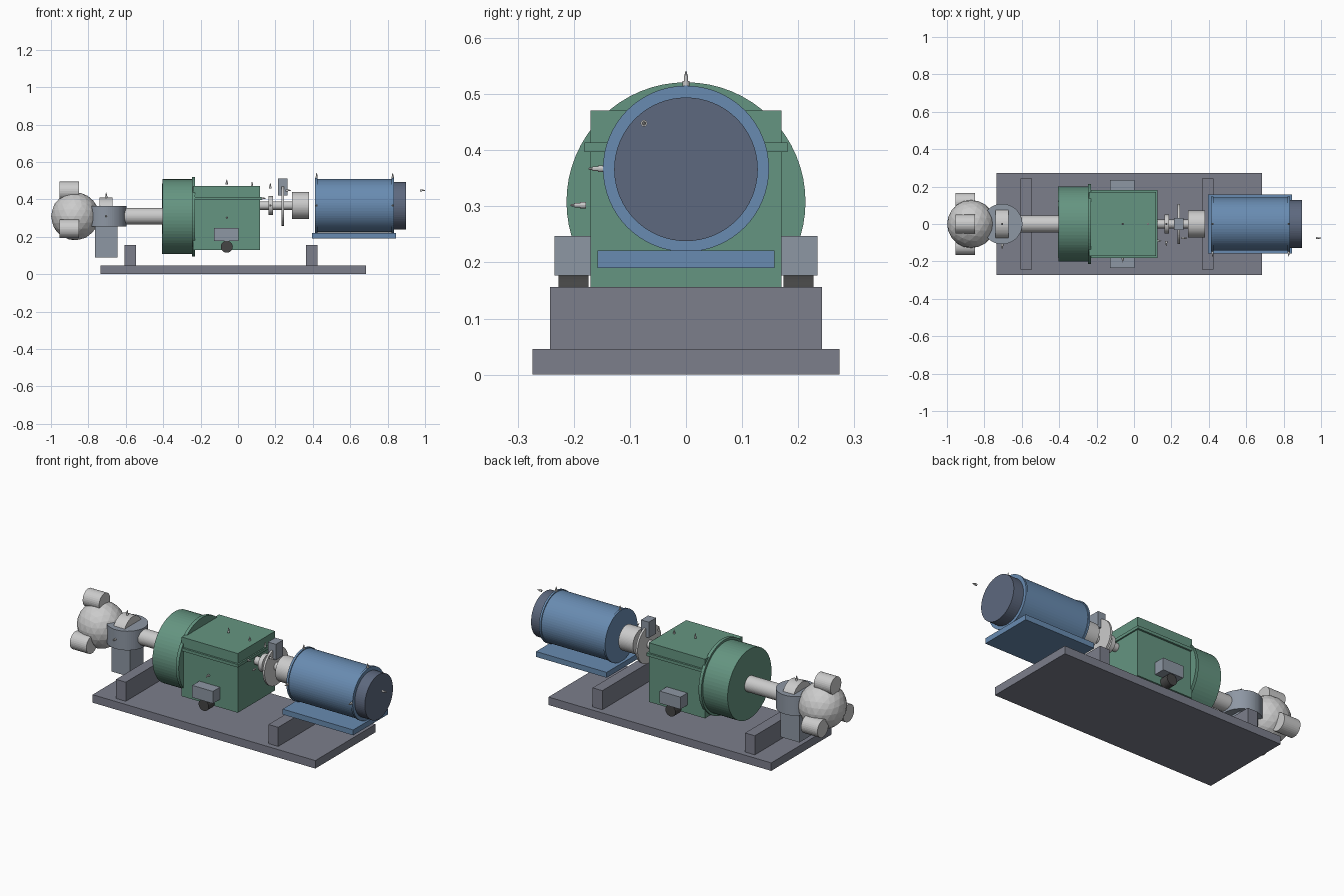
import bpy
from math import pi, cos, sin, radians
from mathutils import Vector

if "Cube" in bpy.data.objects:
    bpy.data.objects.remove(bpy.data.objects["Cube"])


def mat(name, r, g, b):
    m = bpy.data.materials.new(name)
    m.diffuse_color = (r, g, b, 1)
    m.use_nodes = True
    m.node_tree.nodes["Principled BSDF"].inputs["Base Color"].default_value = m.diffuse_color
    return m


GREEN = mat("green_paint", .13, .30, .22)
BLUE = mat("blue_paint", .14, .26, .44)
COWL = mat("dark_blue_grey", .11, .14, .21)
FRAME = mat("frame_grey", .20, .21, .26)
HOUSING = mat("housing_grey", .27, .31, .37)
RUBBER = mat("rubber", .06, .06, .06)


def finish(name, material):
    o = bpy.context.object
    o.name = name
    if material:
        o.data.materials.append(material)
    return o


def box(name, x, y, z, material=None):
    """Box from (min, max) pairs on each axis."""
    bpy.ops.mesh.primitive_cube_add(size=1, location=[(a + b) / 2 for a, b in (x, y, z)])
    bpy.context.object.scale = [b - a for a, b in (x, y, z)]
    return finish(name, material)


def rod(name, a, b, r, material=None, sides=64, r2=None):
    """Cylinder or cone from point a to point b."""
    a, b = Vector(a), Vector(b)
    bpy.ops.mesh.primitive_cone_add(vertices=sides, radius1=r, radius2=r if r2 is None else r2,
                                    depth=(b - a).length, location=(a + b) / 2)
    bpy.context.object.rotation_euler = (b - a).to_track_quat('Z', 'Y').to_euler()
    return finish(name, material)


def xrod(name, x0, x1, z, r, material=None, y=0, sides=64):
    return rod(name, (x0, y, z), (x1, y, z), r, material, sides)


ZL, ZH = .31, .367     # low-speed and high-speed shaft heights

# Bed plate and cross beams
box("bed_plate", (-.735, .685), (-.274, .274), (0, .046), FRAME)
for x in (-.577, .395):
    box("cross_beam", (x - .031, x + .031), (-.242, .242), (.046, .156), FRAME)

# Rotor hub with three blade roots
bpy.ops.mesh.primitive_ico_sphere_add(subdivisions=3, radius=.128, location=(-.871, 0, ZL))
finish("hub", None)
for k in range(3):
    a = radians(90 + 120 * k)
    xrod("blade_root", -.955, -.85, ZL + .135 * sin(a), .05, y=.135 * cos(a), sides=32)

# Main bearing and shaft
xrod("main_shaft", -.80, -.40, ZL, .045)
rod("bearing_housing", (-.705, 0, .255), (-.705, 0, .365), .108, HOUSING)
xrod("bearing_ring", -.74, -.67, .324, .085)
box("bearing_pedestal", (-.765, -.645), (-.06, .06), (.09, .256), HOUSING)

# Gearbox
xrod("planetary_stage", -.405, -.235, ZL - .002, .2, GREEN)
xrod("stage_flange", -.247, -.229, ZL - .002, .213, GREEN)
box("gearbox_case", (-.24, .118), (-.17, .17), (.13, .471), GREEN)
box("gearbox_split_flange", (-.24, .126), (-.181, .181), (.397, .414), GREEN)
for s in (-1, 1):
    box("torque_arm", (-.128, .004), sorted((s * .165, s * .234)), (.177, .247), HOUSING)
    rod("rubber_mount", (-.06, s * .174, .147), (-.06, s * .227, .147), .032, RUBBER, 32)

# High-speed shaft, coupling and brake
xrod("high_speed_shaft", .11, .30, ZH, .023, sides=32)
xrod("shaft_collar", .162, .187, ZH, .05)
xrod("brake_disc", .233, .245, ZH, .108)
box("brake_caliper", (.214, .264), (-.033, .033), (.42, .511), HOUSING)
xrod("generator_coupling", .288, .38, ZH, .072)

# Generator
xrod("generator_body", .415, .83, ZH, .143, BLUE)
for x in (.412, .822):
    xrod("generator_end_ring", x, x + .012, ZH, .148, BLUE)
xrod("generator_cowl", .825, .898, ZH - .001, .128, COWL)
box("generator_foot", (.395, .845), (-.158, .158), (.19, .221), BLUE)


def sensor(p, d):
    """Small vibration probe at p pointing along d."""
    p, d = Vector(p), Vector(d)
    rod("sensor_base", p, p + d * .011, .006, None, 12)
    rod("sensor_neck", p + d * .011, p + d * .021, .004, None, 12)
    rod("sensor_tip", p + d * .019, p + d * .028, .003, None, 10, .0015)


# Condition-monitoring sensors: top, side and axial
UP, SIDE, AXIAL = (0, 0, 1), (0, -1, 0), (1, 0, 0)
for x, z in ((-.705, .408), (-.06, .479), (.075, .465), (.173, .459), (.42, .512), (.827, .512)):
    sensor((x, 0, z), UP)
for x, y, z in ((-.705, -.106, ZL), (-.06, -.178, .302), (.173, -.09, ZH),
                (.42, -.146, ZH), (.827, -.146, ZH)):
    sensor((x, y, z), SIDE)
for x, y, z in ((.12, -.09, .405), (.255, -.075, .448), (.972, -.075, .448)):
    sensor((x, y, z), AXIAL)
